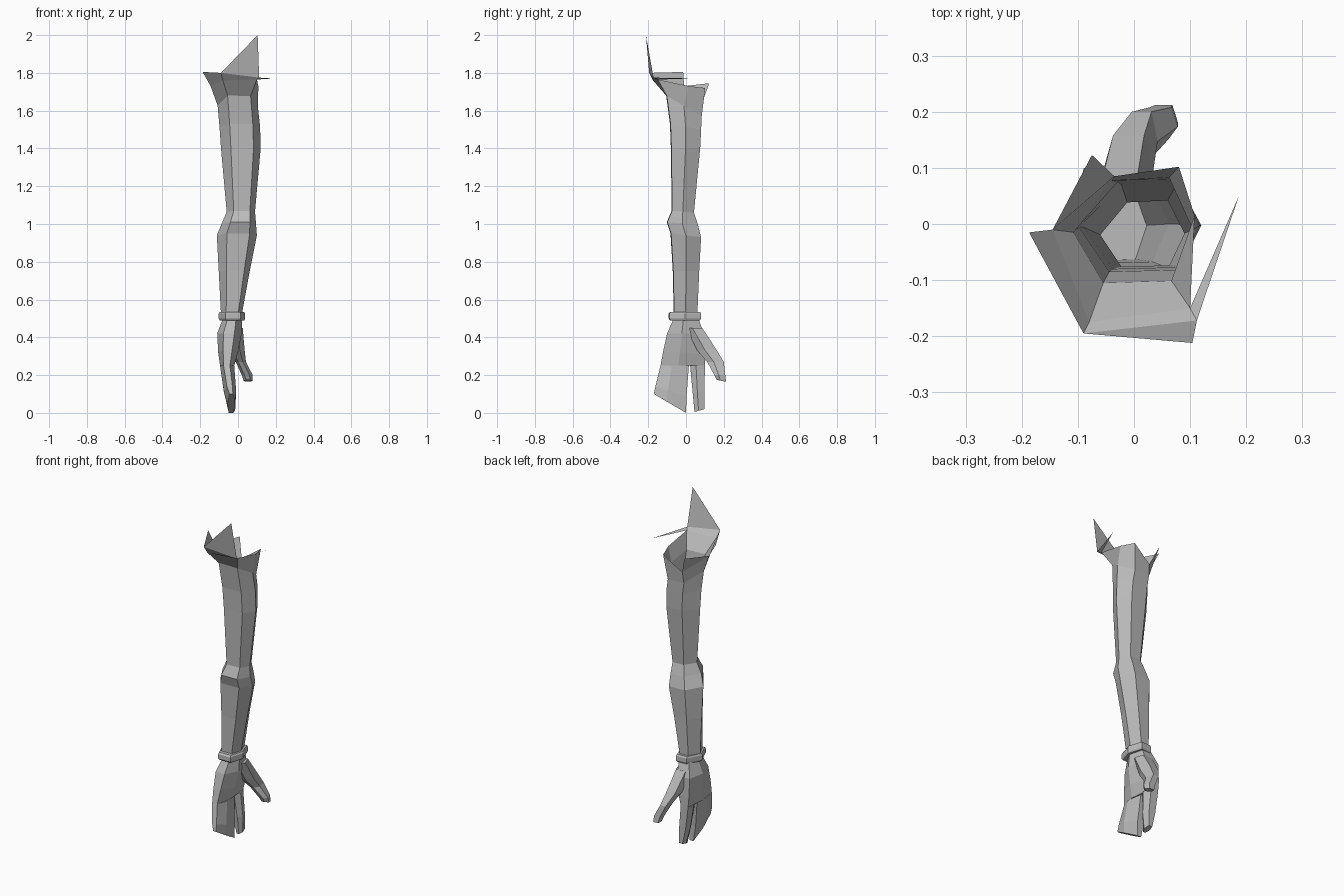
import bpy
import bmesh

cube = bpy.data.objects.get("Cube")
if cube:
    bpy.data.objects.remove(cube, do_unlink=True)

grey = bpy.data.materials.new("plain_grey")
grey.use_nodes = True
colour = (0.5, 0.5, 0.5, 1.0)
grey.diffuse_color = colour
grey.node_tree.nodes["Principled BSDF"].inputs["Base Color"].default_value = colour

# Six-sided cross-sections as fractions of a bounding rectangle
LIMB = [(0, .48), (.25, 0), (.82, .02), (1, .5), (.8, 1), (.32, .97)]
PALM = [(0, .5), (.25, 0), (.7, 0), (1, .4), (.8, 1), (.15, 1)]


def ring_points(profile, ring):
    """Ring is (z at the front, z at the back, x low, x high, y low, y high)."""
    z_front, z_back, x_low, x_high, y_low, y_high = ring
    return [(x_low + u * (x_high - x_low),
             y_low + v * (y_high - y_low),
             z_front + v * (z_back - z_front)) for u, v in profile]


def make_object(name, bm):
    bmesh.ops.recalc_face_normals(bm, faces=bm.faces[:])
    mesh = bpy.data.meshes.new(name)
    bm.to_mesh(mesh)
    bm.free()
    mesh.materials.append(grey)
    obj = bpy.data.objects.new(name, mesh)
    bpy.context.collection.objects.link(obj)
    return obj


def bridge(bm, lower, upper):
    count = len(lower)
    for i in range(count):
        j = (i + 1) % count
        bm.faces.new((lower[i], lower[j], upper[j], upper[i]))


def loft(name, profile, rings, capped=True, rim=None, flaps=None):
    bm = bmesh.new()
    loops = [[bm.verts.new(p) for p in ring_points(profile, r)] for r in rings]
    if rim:
        loops.append([bm.verts.new(p) for p in rim])
    for lower, upper in zip(loops, loops[1:]):
        bridge(bm, lower, upper)
    if capped:
        bm.faces.new(loops[0])
        bm.faces.new(loops[-1])
    if flaps:
        flaps(bm, loops[-1])
    return make_object(name, bm)


# Torn flaps around the open shoulder
def shoulder_flaps(bm, rim):
    side_tip = bm.verts.new((-.187, -.015, 1.805))
    front_tip = bm.verts.new((-.09, -.195, 1.80))
    peak = bm.verts.new((.104, -.212, 2.0))
    corner = bm.verts.new((.112, -.172, 1.775))
    spike = bm.verts.new((.187, .05, 1.77))
    back_tip = bm.verts.new((-.075, .123, 1.745))
    bm.faces.new((rim[0], rim[1], front_tip, side_tip))
    bm.faces.new((rim[1], rim[2], corner, front_tip))
    bm.faces.new((front_tip, corner, peak))
    bm.faces.new((rim[2], spike, corner))
    bm.faces.new((rim[5], rim[0], back_tip))


# Arm, open at the shoulder
arm_rings = [
    (.52, .52, -.09, .02, -.065, .06),
    (.75, .75, -.102, .062, -.07, .07),
    (.95, .93, -.112, .10, -.082, .08),
    (1.01, 1.0, -.085, .095, -.102, .062),
    (1.07, 1.06, -.06, .09, -.076, .042),
    (1.4, 1.4, -.09, .12, -.08, .075),
    (1.53, 1.5, -.098, .117, -.085, .08),
    (1.68, 1.57, -.108, .105, -.105, .083),
]
torn_rim = [(-.145, -.01, 1.73), (-.08, -.175, 1.76), (.1, -.15, 1.765),
            (.108, .015, 1.73), (.08, .102, 1.72), (-.035, .085, 1.64)]
loft("arm", LIMB, arm_rings, capped=False, rim=torn_rim, flaps=shoulder_flaps)

# Wrist band
loft("wrist_band", LIMB, [
    (.49, .49, -.097, .033, -.085, .075),
    (.5, .5, -.102, .038, -.092, .08),
    (.525, .525, -.102, .038, -.092, .08),
    (.535, .535, -.097, .033, -.085, .075),
])

# Palm
loft("palm", PALM, [
    (.25, .25, -.095, -.02, -.135, .1),
    (.33, .31, -.105, .0, -.12, .1),
    (.42, .42, -.11, .02, -.1, .095),
    (.5, .5, -.08, .02, -.065, .065),
])

# Joined outer fingers
loft("outer_fingers", PALM, [
    (.1, .0, -.055, -.015, -.17, .0),
    (.14, .09, -.075, -.01, -.162, .003),
    (.25, .25, -.095, -.02, -.135, .015),
])

# Index finger
loft("index_finger", PALM, [
    (.005, .02, -.05, -.015, .045, .098),
    (.11, .11, -.075, -.01, .035, .098),
    (.25, .25, -.095, -.02, .022, .1),
])

# Thumb
loft("thumb", PALM, [
    (.175, .165, .03, .078, .162, .212),
    (.2, .2, .02, .078, .15, .208),
    (.27, .27, -.012, .042, .112, .2),
    (.33, .34, -.05, .035, .06, .158),
    (.45, .45, -.07, .025, .0, .085),
])
